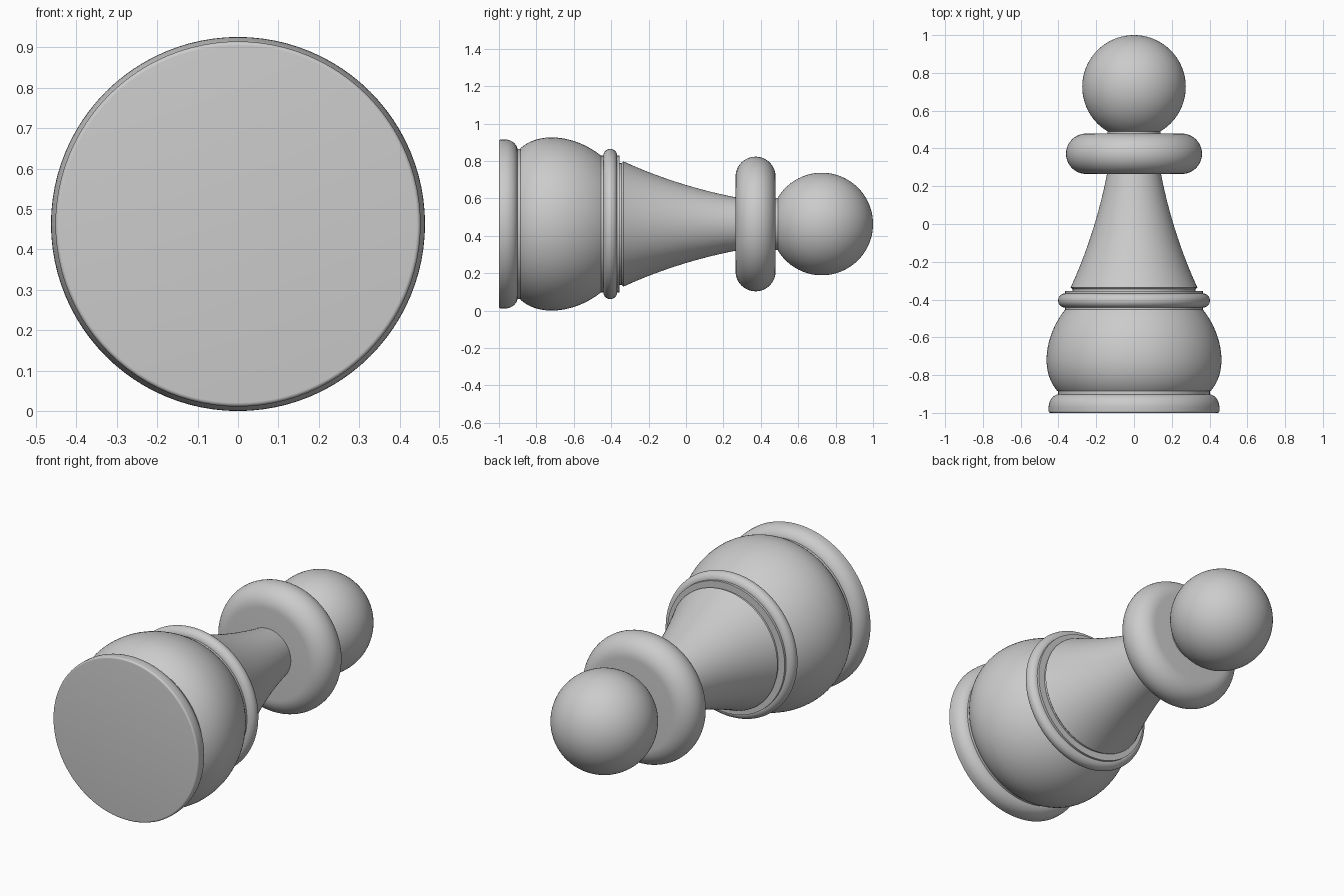
import bpy
import bmesh
from math import pi, cos, sin, radians
from mathutils import Vector
from mathutils.geometry import interpolate_bezier

if "Cube" in bpy.data.objects:
    bpy.data.objects.remove(bpy.data.objects["Cube"])

AXIS_Z = 0.463
STEPS = 96

grey = bpy.data.materials.new("plain grey")
grey.use_nodes = True
colour = (0.6, 0.6, 0.6, 1)
grey.diffuse_color = colour
grey.node_tree.nodes["Principled BSDF"].inputs["Base Color"].default_value = colour


def curve(a, b, c, d, n=14):
    """Bezier section through (y, radius) points."""
    pts = interpolate_bezier(*[Vector((*p, 0)) for p in (a, b, c, d)], n)
    return [(p.x, p.y) for p in pts]


def arc(y, r, ry, rr, start=180, end=0, n=24):
    """Elliptical arc in the (y, radius) plane."""
    angles = [radians(start + (end - start) * i / n) for i in range(n + 1)]
    return [(y + ry * cos(a), r + rr * sin(a)) for a in angles]


def lathe(name, profile):
    """Spin a (y, radius) profile around the lying axis, closing both ends."""
    pts = [(profile[0][0], 0)] + profile + [(profile[-1][0], 0)]
    bm = bmesh.new()
    verts = [bm.verts.new((0, y, max(r, 0))) for y, r in pts]
    edges = [bm.edges.new(pair) for pair in zip(verts, verts[1:])]
    bmesh.ops.spin(bm, geom=verts + edges, cent=(0, 0, 0), axis=(0, 1, 0),
                   angle=2 * pi, steps=STEPS)
    bmesh.ops.remove_doubles(bm, verts=bm.verts, dist=0.0002)
    bmesh.ops.recalc_face_normals(bm, faces=bm.faces)
    mesh = bpy.data.meshes.new(name)
    bm.to_mesh(mesh)
    bm.free()
    mesh.materials.append(grey)
    obj = bpy.data.objects.new(name, mesh)
    obj.location.z = AXIS_Z
    bpy.context.collection.objects.link(obj)
    bpy.ops.object.select_all(action="DESELECT")
    obj.select_set(True)
    bpy.context.view_layer.objects.active = obj
    bpy.ops.object.shade_smooth_by_angle(angle=radians(35))


# Foot disc with a rounded back shoulder
lathe("foot", arc(-0.99, 0.442, 0.01, 0.01, 180, 90, 6)
      + curve((-0.97, 0.452), (-0.94, 0.452), (-0.91, 0.435), (-0.902, 0.405)))

# Groove between foot and belly
lathe("foot_groove", [(-0.92, 0.402), (-0.87, 0.402)])

# Bulging belly
lathe("belly", curve((-0.885, 0.405), (-0.84, 0.445), (-0.78, 0.463), (-0.72, 0.463))
      + curve((-0.72, 0.463), (-0.62, 0.463), (-0.52, 0.42), (-0.45, 0.362))[1:])

# Step and bead above the belly
lathe("bead_step", [(-0.46, 0.365), (-0.355, 0.365)])
lathe("bead", arc(-0.405, 0.365, 0.037, 0.037))
lathe("stem_step", [(-0.37, 0.325), (-0.335, 0.325)])

# Tapering stem
lathe("stem", [(-0.345, 0.325)]
      + curve((-0.335, 0.335), (-0.14, 0.245), (0.07, 0.18), (0.28, 0.14), 24))

# Collar with a fully rounded rim
lathe("collar", arc(0.372, 0.253, 0.107, 0.107))

# Neck and ball head
lathe("neck", [(0.46, 0.14), (0.495, 0.14)])
lathe("head", arc(0.726, 0, 0.274, 0.274, n=48))
